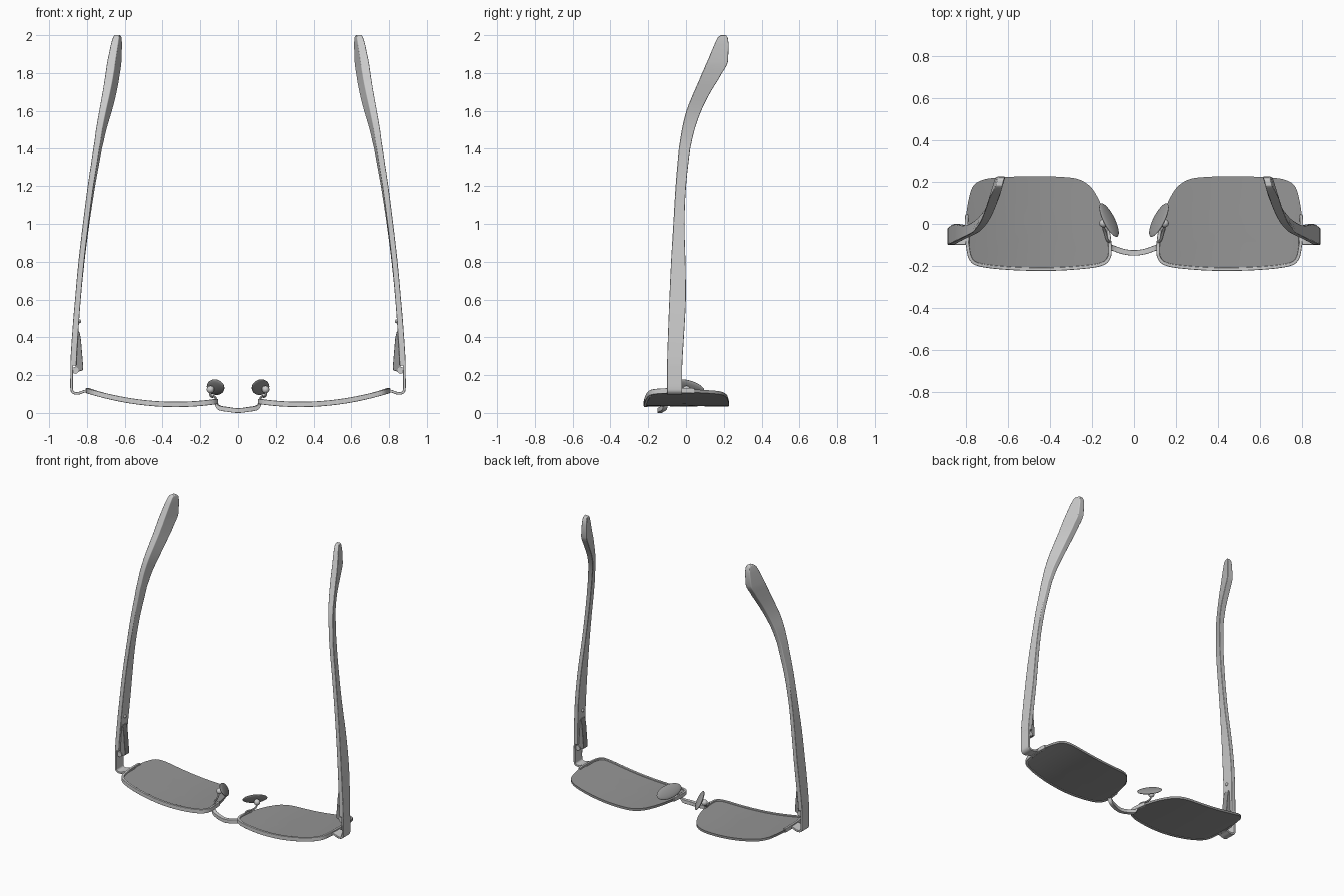
import bpy, bmesh, math
from mathutils import Vector, Matrix

if "Cube" in bpy.data.objects:
    bpy.data.objects.remove(bpy.data.objects["Cube"])


def material(name, v):
    m = bpy.data.materials.new(name)
    m.diffuse_color = (v, v, v, 1)
    m.use_nodes = True
    m.node_tree.nodes["Principled BSDF"].inputs["Base Color"].default_value = m.diffuse_color
    return m


DARK = material("tinted", .3)


def finish(name, bm, mirror=True, bevel=0.0, mat=None):
    bmesh.ops.recalc_face_normals(bm, faces=bm.faces)
    me = bpy.data.meshes.new(name)
    bm.to_mesh(me)
    bm.free()
    if mat:
        me.materials.append(mat)
    ob = bpy.data.objects.new(name, me)
    bpy.context.collection.objects.link(ob)
    bpy.ops.object.select_all(action='DESELECT')
    ob.select_set(True)
    bpy.context.view_layer.objects.active = ob
    if bevel:
        bpy.ops.object.shade_smooth()
        b = ob.modifiers.new("bevel", 'BEVEL')
        b.width, b.segments, b.limit_method = bevel, 2, 'ANGLE'
        b.angle_limit = math.radians(40)
        b.harden_normals = True
    else:
        bpy.ops.object.shade_smooth_by_angle(angle=math.radians(35))
    if mirror:
        m = ob.modifiers.new("mirror", 'MIRROR')
        m.use_mirror_merge = False
    return ob


def catmull(pts, steps, closed=False):
    pts = [Vector(p) for p in pts]
    n, out = len(pts), []
    for i in range(n if closed else n - 1):
        if closed:
            a, b, c, d = (pts[(i + k) % n] for k in (-1, 0, 1, 2))
        else:
            a, b, c, d = (pts[min(max(i + k, 0), n - 1)] for k in (-1, 0, 1, 2))
        for s in range(steps):
            t = s / steps
            out.append(0.5 * (2 * b + (c - a) * t + (2 * a - 5 * b + 4 * c - d) * t * t
                              + (3 * b - a - 3 * c + d) * t ** 3))
    if not closed:
        out.append(pts[-1])
    return out


def loft(rings):
    bm = bmesh.new()
    vr = [[bm.verts.new(p) for p in r] for r in rings]
    n = len(vr[0])
    for a, b in zip(vr, vr[1:]):
        for i in range(n):
            j = (i + 1) % n
            bm.faces.new((a[i], a[j], b[j], b[i]))
    bm.faces.new(vr[0])
    bm.faces.new(vr[-1])
    return bm


def sweep(path, up, s0, s1, h, sides=0):
    # rectangular (or round) section carried along a path
    up, rings = Vector(up), []
    for i, p in enumerate(path):
        t = path[min(i + 1, len(path) - 1)] - path[max(i - 1, 0)]
        side = t.cross(up).normalized()
        if sides:
            v = side.cross(t).normalized()
            ang = [2 * math.pi * k / sides for k in range(sides)]
            rings.append([p + (side * math.cos(a) + v * math.sin(a)) * h for a in ang])
        else:
            rings.append([p + side * s + up * z for s, z in ((s0, -h), (s1, -h), (s1, h), (s0, h))])
    return loft(rings)


def lens_z(x):
    return 0.043 + 0.33 * (x - 0.33) ** 2


# Lens outline, starting at the nose end of the half rim
outline = [(.121, -.03), (.112, -.10), (.116, -.16), (.155, -.195), (.26, -.211), (.42, -.219),
           (.60, -.214), (.73, -.199), (.778, -.172), (.795, -.11), (.801, -.03), (.799, .045),
           (.786, .125), (.765, .182), (.715, .212), (.62, .223), (.48, .227), (.35, .224),
           (.265, .213), (.205, .175), (.165, .11), (.14, .045)]
STEPS = 5
loop = catmull([(x, y, 0) for x, y in outline], STEPS, closed=True)

# Curved lenses
c = Vector((.46, 0, 0))
bm = bmesh.new()
edge = []
for dz in (-.008, .008):
    prev = None
    for k in (1, .8, .6, .4, .2):
        ring = []
        for p in loop:
            q = c + (p - c) * k
            ring.append(bm.verts.new((q.x, q.y, lens_z(q.x) + dz)))
        if prev:
            for i in range(len(ring)):
                bm.faces.new((prev[i - 1], prev[i], ring[i], ring[i - 1]))
        else:
            edge.append(ring)
        prev = ring
    bm.faces.new(prev)
for i in range(len(loop)):
    bm.faces.new((edge[0][i - 1], edge[0][i], edge[1][i], edge[1][i - 1]))
finish("lens", bm, mat=DARK)

# Half rim around the brow side of each lens
rim_path = [Vector((p.x, p.y, lens_z(p.x) + .002)) for p in loop[:11 * STEPS + 1]]
finish("half_rim", sweep(rim_path, (0, 0, 1), -.011, .005, .014), bevel=.003)

# Bridge between the lenses
half = [(.118, -.107, .053), (.1, -.115, .028), (.05, -.132, .018)]
bridge = [(-x, y, z) for x, y, z in half] + [(0, -.138, .0125)] + half[::-1]
finish("bridge", sweep(catmull(bridge, 5), (0, 0, 1), -.013, .013, .0125), mirror=False, bevel=.004)

# End piece bending from the rim back to the hinge
strap = [(.785, -.06, .119), (.815, -.06, .114), (.84, -.06, .105), (.862, -.06, .104),
         (.876, -.06, .112), (.881, -.06, .13), (.881, -.06, .19), (.88, -.06, .255)]
finish("end_piece", sweep(catmull(strap, 4), (0, 1, 0), -.007, .007, .04), bevel=.003)

# Temple arms: z, low y, high y, outer x at low y, outer x at high y, thickness
rows = [(.25, -.10, -.02, .888, .888, .032), (.42, -.095, -.01, .878, .878, .032),
        (.60, -.088, -.001, .863, .863, .03), (.80, -.079, -.003, .845, .843, .03),
        (1.0, -.067, -.008, .822, .817, .03), (1.2, -.055, .0, .797, .787, .031),
        (1.4, -.038, .022, .768, .753, .033), (1.5, -.022, .045, .754, .731, .035),
        (1.6, .002, .08, .737, .704, .038), (1.7, .042, .13, .719, .683, .042),
        (1.8, .085, .19, .703, .669, .045), (1.86, .112, .222, .694, .661, .045),
        (1.95, .15, .226, .675, .653, .04), (1.985, .167, .221, .665, .65, .035),
        (2.0, .182, .212, .657, .648, .028)]
rings = []
for i, r in enumerate(rows):
    nxt = rows[min(i + 1, len(rows) - 1)]
    for t in ((0, 1/3, 2/3) if i < len(rows) - 4 else (0,)):
        pre, post = rows[max(i - 1, 0)], rows[min(i + 2, len(rows) - 1)]
        z, y0, y1, x0, x1, w = (
            r[k] + (nxt[k] - r[k]) * t if k == 0 else
            .5 * (2*r[k] + (nxt[k]-pre[k])*t + (2*pre[k]-5*r[k]+4*nxt[k]-post[k])*t*t
                  + (3*r[k]-pre[k]-3*nxt[k]+post[k])*t**3) for k in range(6))
        rings.append([(x0, y0, z), (x1, y1, z), (x1 - w, y1, z), (x0 - w, y0, z)])
finish("temple_arm", loft(rings), bevel=.005)

# Hinge plate on the inside of each arm
prof = [(.862, .215), (.822, .225), (.820, .245), (.832, .39), (.84, .43), (.852, .43)]
finish("hinge_plate", loft([[(x, y, z) for x, z in prof] for y in (-.082, -.035)]), bevel=.003, mat=DARK)

# Hinge knuckle and screw
bm = bmesh.new()
bmesh.ops.create_cone(bm, cap_ends=True, segments=16, radius1=.018, radius2=.018, depth=.06,
                      matrix=Matrix.Translation((.862, -.058, .225)) @ Matrix.Rotation(math.pi / 2, 4, 'X'))
bmesh.ops.create_uvsphere(bm, u_segments=12, v_segments=8, radius=.011,
                          matrix=Matrix.Translation((.842, -.055, .485)))
finish("hinge_knuckle", bm)

# Nose pads: flattened ellipsoids leaning along the nose
L = Vector((.40, .85, -.2)).normalized()
N = Vector((-.75, .42, .6))
N = (N - L * N.dot(L)).normalized()
W = N.cross(L)
rot = Matrix((L, W, N)).transposed().to_4x4()
bm = bmesh.new()
bmesh.ops.create_uvsphere(bm, u_segments=32, v_segments=16, radius=1,
                          matrix=Matrix.Translation((.119, .018, .136)) @ rot
                          @ Matrix.Diagonal((.09, .045, .013, 1)))
finish("nose_pad", bm, mat=DARK)

# Pad mounts and wire arms
bm = bmesh.new()
bmesh.ops.create_uvsphere(bm, u_segments=20, v_segments=12, radius=.02,
                          matrix=Matrix.Translation((.146, .003, .124)))
finish("pad_mount", bm)
wire = [(.12, -.06, .055), (.118, -.085, .075), (.128, -.075, .088), (.138, -.04, .085),
        (.147, -.01, .095), (.146, .003, .12)]
finish("pad_wire", sweep(catmull(wire, 6), (.9, .1, .1), 0, 0, .006, sides=8))
